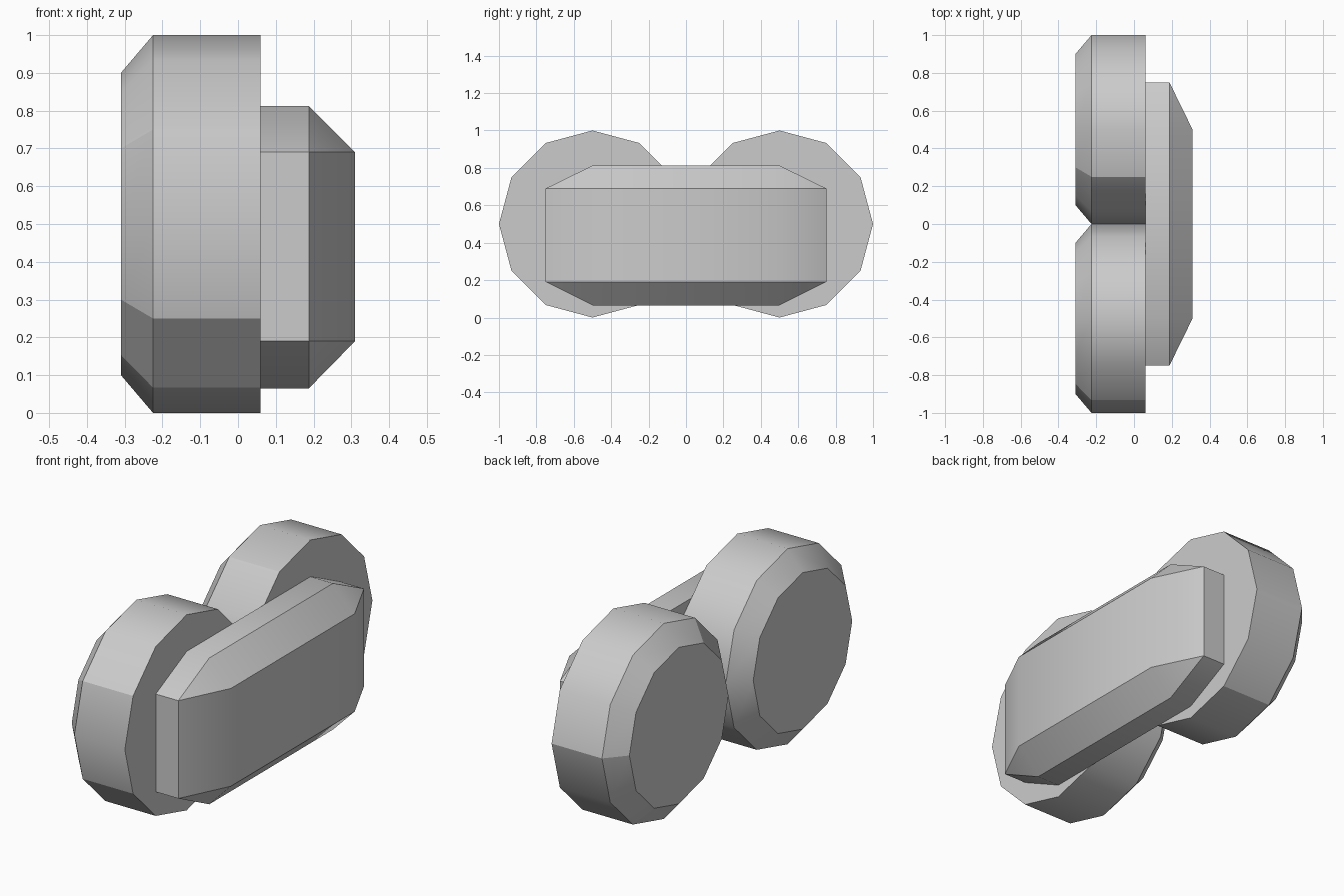
import bpy
import bmesh
from math import cos, sin, radians

default = bpy.data.objects.get("Cube")
if default:
    bpy.data.objects.remove(default, do_unlink=True)

GREY = (0.6, 0.6, 0.6, 1.0)
mat = bpy.data.materials.new("plain grey")
mat.use_nodes = True
mat.diffuse_color = GREY
mat.node_tree.nodes["Principled BSDF"].inputs["Base Color"].default_value = GREY


def loft(name, rings, sharp_columns=()):
    """Bridge matching rings into a closed solid; some long edges stay sharp."""
    bm = bmesh.new()
    loops = [[bm.verts.new(p) for p in ring] for ring in rings]
    count = len(loops[0])
    for a, b in zip(loops, loops[1:]):
        for i in range(count):
            j = (i + 1) % count
            bm.faces.new((a[i], a[j], b[j], b[i]))
    bm.faces.new(loops[0])
    bm.faces.new(loops[-1])
    # Rings that share points collapse into triangular corners
    bmesh.ops.remove_doubles(bm, verts=bm.verts, dist=0.0001)
    bmesh.ops.recalc_face_normals(bm, faces=bm.faces)
    mesh = bpy.data.meshes.new(name)
    bm.to_mesh(mesh)
    bm.free()
    mesh.materials.append(mat)
    obj = bpy.data.objects.new(name, mesh)
    bpy.context.collection.objects.link(obj)

    # Smooth shading with sharp rims
    bpy.ops.object.select_all(action="DESELECT")
    obj.select_set(True)
    bpy.context.view_layer.objects.active = obj
    bpy.ops.object.shade_smooth_by_angle(angle=radians(31))
    for edge in mesh.edges:
        a, b = edge.vertices
        if a % count == b % count and a % count in sharp_columns:
            edge.use_edge_sharp = True
    return obj


def circle(x, y, radius, sides=12):
    step = radians(360 / sides)
    return [(x, y + radius * cos(i * step), 0.5 + radius * sin(i * step))
            for i in range(sides)]


# Two twelve-sided discs with a chamfered outer rim
for name, y, sharp in (("front_disc", -0.5, (5, 7, 8)),
                       ("back_disc", 0.5, (0, 4, 10))):
    loft(name, [circle(0.06, y, 0.5), circle(-0.225, y, 0.5),
                circle(-0.31, y, 0.4)], sharp)

# Long housing with clipped corners, tapering to a rectangular face
corners = [(0.5, 0.8125), (0.75, 0.69), (0.75, 0.19), (0.5, 0.065),
           (-0.5, 0.065), (-0.75, 0.19), (-0.75, 0.69), (-0.5, 0.8125)]
outline = lambda x: [(x, y, z) for y, z in corners]
face = [(0.31, max(-0.5, min(0.5, y)), max(0.19, min(0.69, z)))
        for y, z in corners]
loft("housing", [outline(0.06), outline(0.1875), face])
